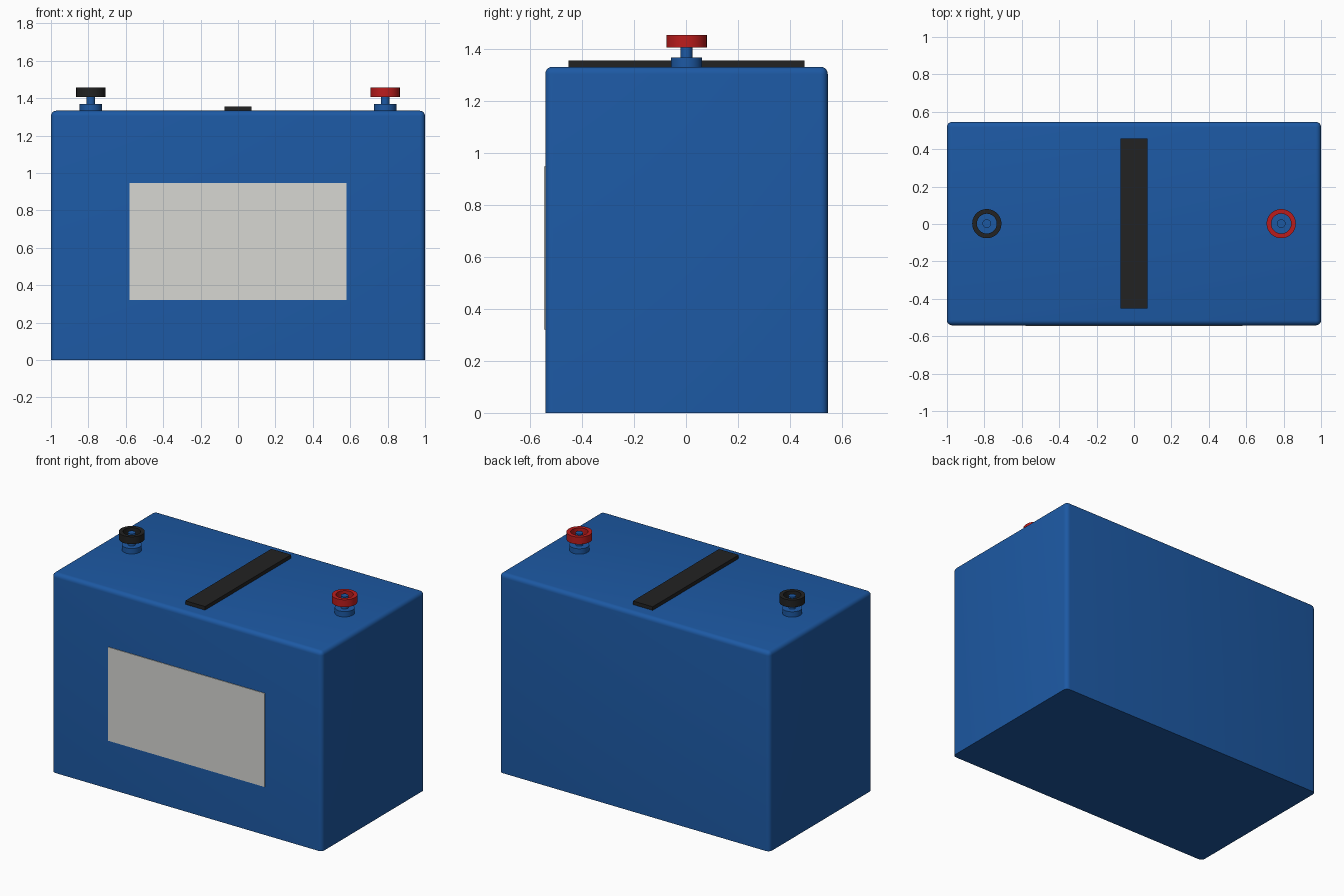
import bpy, bmesh, math

if "Cube" in bpy.data.objects:
    bpy.data.objects.remove(bpy.data.objects["Cube"])

CY = 0.002      # body centre in y (the label stands proud of the front)
TOP = 1.333     # height of the case


def material(name, rgb):
    m = bpy.data.materials.new(name)
    m.diffuse_color = (*rgb, 1)
    m.use_nodes = True
    m.node_tree.nodes["Principled BSDF"].inputs["Base Color"].default_value = m.diffuse_color
    return m


BLUE = material("blue_plastic", (0.012, 0.1, 0.37))
BLACK = material("black_plastic", (0.016, 0.016, 0.016))
RED = material("red_plastic", (0.5, 0.012, 0.012))
PAPER = material("label_grey", (0.68, 0.68, 0.65))


def box(name, lo, hi, mat):
    bpy.ops.mesh.primitive_cube_add(size=1, location=[(a + b) / 2 for a, b in zip(lo, hi)])
    ob = bpy.context.object
    ob.name = name
    ob.scale = [b - a for a, b in zip(lo, hi)]
    bpy.ops.object.transform_apply(location=False, rotation=False, scale=True)
    ob.data.materials.append(mat)
    return ob


def lathe(name, x, profile, mat, closed=False, steps=48):
    """Spin an (r, z) profile about a vertical axis at x."""
    bm = bmesh.new()
    vs = [bm.verts.new((r, 0, z)) for r, z in profile]
    es = [bm.edges.new(p) for p in zip(vs, vs[1:])]
    if closed:
        es.append(bm.edges.new((vs[-1], vs[0])))
    bmesh.ops.spin(bm, geom=vs + es, cent=(0, 0, 0), axis=(0, 0, 1),
                   angle=math.tau, steps=steps, use_duplicate=False)
    bmesh.ops.remove_doubles(bm, verts=bm.verts, dist=1e-5)
    bmesh.ops.recalc_face_normals(bm, faces=bm.faces)
    me = bpy.data.meshes.new(name)
    bm.to_mesh(me)
    bm.free()
    ob = bpy.data.objects.new(name, me)
    ob.location = (x, CY, 0)
    bpy.context.collection.objects.link(ob)
    me.materials.append(mat)
    smooth(ob)


def smooth(ob):
    bpy.ops.object.select_all(action='DESELECT')
    ob.select_set(True)
    bpy.context.view_layer.objects.active = ob
    bpy.ops.object.shade_smooth_by_angle(angle=math.radians(35))


# Case: every edge rounded except the bottom rim
case = box("battery_case", (-1, CY - 0.544, 0), (1, CY + 0.544, TOP), BLUE)
bm = bmesh.new()
bm.from_mesh(case.data)
edges = [e for e in bm.edges if max(v.co.z for v in e.verts) > 0]
bmesh.ops.bevel(bm, geom=edges, offset=0.028, segments=5, profile=0.5, affect='EDGES')
bm.to_mesh(case.data)
bm.free()
smooth(case)

# Front label and strap across the lid
box("front_label", (-0.58, -0.546, 0.322), (0.58, -0.53, 0.948), PAPER)
box("carry_strap", (-0.073, CY - 0.454, TOP - 0.01), (0.073, CY + 0.454, 1.357), BLACK)

# Terminals: stepped post with an open coloured collar
for side, x, mat in (("negative", -0.787, BLACK), ("positive", 0.787, RED)):
    lathe(side + "_terminal", x, [(0, TOP - 0.01), (0.06, TOP - 0.01), (0.06, 1.369),
                                  (0.023, 1.369), (0.023, 1.45), (0, 1.45)], BLUE)
    lathe(side + "_collar", x, [(0.053, 1.407), (0.078, 1.407), (0.078, 1.456),
                                (0.053, 1.456)], mat, closed=True)
